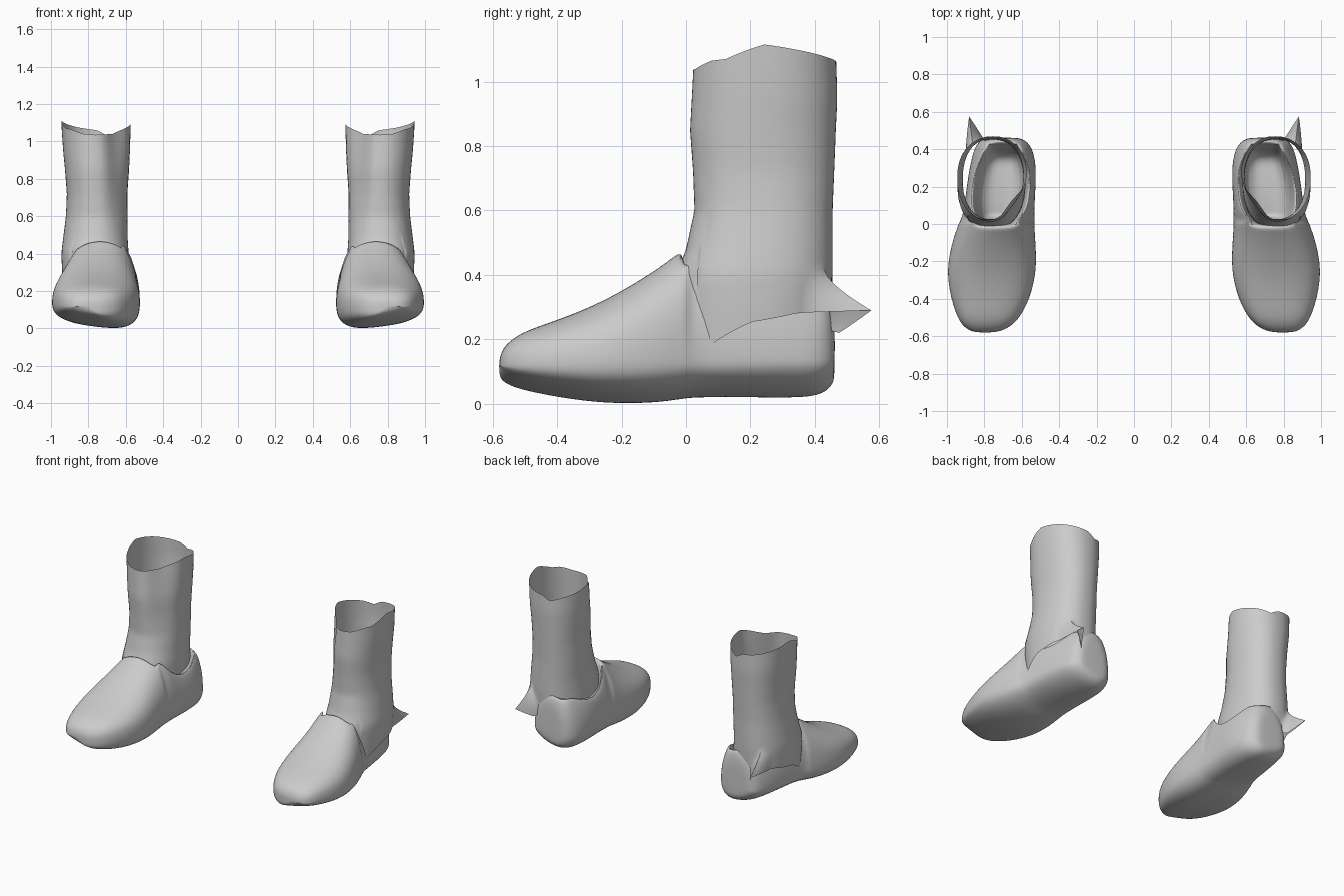
import bpy, bmesh, math

cube = bpy.data.objects.get("Cube")
if cube:
    bpy.data.objects.remove(cube, do_unlink=True)

grey = bpy.data.materials.new("plain_grey")
grey.use_nodes = True
grey.diffuse_color = (0.6, 0.6, 0.6, 1)
grey.node_tree.nodes["Principled BSDF"].inputs["Base Color"].default_value = (0.6, 0.6, 0.6, 1)


def interpolate(table, key):
    """Linear lookup in rows whose first entry is the key."""
    if key <= table[0][0]:
        return table[0][1:]
    for low, high in zip(table, table[1:]):
        if key <= high[0]:
            f = (key - low[0]) / (high[0] - low[0])
            return [a + (b - a) * f for a, b in zip(low[1:], high[1:])]
    return table[-1][1:]


def rounded(angle, power):
    """Point on a unit superellipse."""
    c, s = math.cos(angle), math.sin(angle)
    e = 2 / power
    return math.copysign(abs(c) ** e, c), math.copysign(abs(s) ** e, s)


def loft(name, rings, capped, levels):
    """Skin closed rings, mirror to make the pair, and shade smooth."""
    bm = bmesh.new()
    rows = [[bm.verts.new(p) for p in ring] for ring in rings]
    count = len(rows[0])
    for low, high in zip(rows, rows[1:]):
        for j in range(count):
            k = (j + 1) % count
            bm.faces.new((low[j], low[k], high[k], high[j]))
    if capped:
        bm.faces.new(rows[0])
        bm.faces.new(rows[-1])
        bmesh.ops.recalc_face_normals(bm, faces=bm.faces)
    mesh = bpy.data.meshes.new(name)
    bm.to_mesh(mesh)
    bm.free()
    mesh.materials.append(grey)
    obj = bpy.data.objects.new(name, mesh)
    bpy.context.collection.objects.link(obj)
    if levels:
        sub = obj.modifiers.new("smooth", "SUBSURF")
        sub.levels = sub.render_levels = levels
    mirror = obj.modifiers.new("pair", "MIRROR")
    mirror.use_mirror_merge = False
    bpy.ops.object.select_all(action="DESELECT")
    obj.select_set(True)
    bpy.context.view_layer.objects.active = obj
    bpy.ops.object.shade_smooth_by_angle(angle=math.radians(50))


# Shoe sections: y, inner x, outer x, top z, bottom z, and the collar's
# inward pinch where the ankle is open (None where the section is closed)
sections = [
    (-.58, .75, .84, .135, .095, None),
    (-.57, .705, .88, .17, .074, None),
    (-.545, .655, .915, .197, .058, None),
    (-.50, .61, .945, .227, .042, None),
    (-.40, .555, .98, .26, .02, None),
    (-.25, .518, 1.005, .32, -.002, None),
    (-.10, .525, .975, .412, .0, None),
    (-.03, .53, .95, .465, .01, None),
    (.0, .53, .94, .487, .014, None),
    (.02, .53, .93, .47, .016, .42),
    (.06, .53, .915, .42, .017, .17),
    (.12, .53, .905, .35, .018, .06),
    (.20, .525, .895, .32, .016, .03),
    (.30, .522, .88, .335, .014, .08),
    (.385, .535, .862, .385, .016, .3),
    (.43, .56, .84, .42, .03, None),
    (.455, .595, .81, .36, .055, None),
    (.462, .63, .78, .3, .085, None),
]
# Underside and instep squareness along y
squareness = [(-.45, 2.9, 2.6), (-.2, 2.9, 2.3), (.3, 2.2, 2.2)]
# Half profile of the open collar: width share, height share
collar = [(.99, .4), (.94, .8), (.87, 1), (.79, .95), (.62, -.1)]
opening = collar + [(0, -.1)] + [(-w, h) for w, h in reversed(collar)]


def shoe_ring(y, inner, outer, top, bottom, pinch):
    centre, half = (inner + outer) / 2, (outer - inner) / 2
    middle = min(.14, bottom + (top - bottom) * .45)
    under, over = interpolate(squareness, y)
    lower = [rounded(math.pi * (1 + i / 12), under) for i in range(13)]
    if pinch is None:
        upper = [rounded(math.pi * i / 12, over) for i in range(1, 12)]
    else:
        upper = [(w * (1 - pinch * (h * h if h > 0 else 1)), h) for w, h in opening]
    ring = []
    for w, h in lower:
        # The sole rises towards the outer side
        lift = (.028 * w + .008) * -h
        ring.append((centre + half * w, y, middle + h * (middle - bottom) + lift))
    for w, h in upper:
        ring.append((centre + half * w, y, middle + h * (top - middle)))
    return ring


loft("shoes", [shoe_ring(*s) for s in sections], True, 2)

# Ankle shaft outline by height: z, inner x, outer x, front y, back y
outline = [
    (.18, .58, .93, -.03, .44),
    (.30, .58, .94, -.03, .45),
    (.40, .585, .945, -.03, .455),
    (.48, .59, .935, .0, .455),
    (.60, .59, .92, .025, .455),
    (.72, .59, .915, .02, .46),
    (.85, .58, .925, .01, .465),
    (.95, .575, .935, .015, .47),
    (1.1, .57, .945, .022, .465),
]
# Torn hem and top edge by angle in degrees, counted from the outer side
hem = [(-90, .44), (-65, .41), (-51, .35), (-47, .2), (-43, .18), (-32, .18), (0, .255),
       (30, .28), (60, .29), (75, .22), (90, .25), (105, .38), (180, .31), (240, .36), (270, .44)]
rim = [(-90, 1.035), (-70, 1.04), (-45, 1.065), (-30, 1.07), (0, 1.115), (60, 1.075),
       (90, 1.06), (105, 1.03), (125, 1.05), (180, 1.09), (230, 1.04), (270, 1.035)]
columns, rows = 72, 24


def shaft_point(column, row):
    degrees = -90 + 360 * column / columns
    low, high = interpolate(hem, degrees)[0], interpolate(rim, degrees)[0]
    z = low + (high - low) * (row / rows) ** 1.3
    inner, outer, front, back = interpolate(outline, z)
    c, s = rounded(math.radians(degrees), 2.25)
    x = (inner + outer) / 2 + c * (outer - inner) / 2
    y = (front + back) / 2 + s * (back - front) / 2
    # Pointed flap sticking out of the back hem
    flap = max(0, 1 - abs(degrees - 60) / 20) * max(0, 1 - (z - low) / .13) ** 1.5
    # The inner front corner flattens towards the top
    facing = max(0, math.cos(math.radians(degrees - 225)))
    flat = .065 * facing ** 6 * max(0, z - .45)
    return x + .025 * flap + flat, y + .155 * flap + flat, z


loft("ankle_shafts", [[shaft_point(j, i) for j in range(columns)] for i in range(rows + 1)], False, 0)
